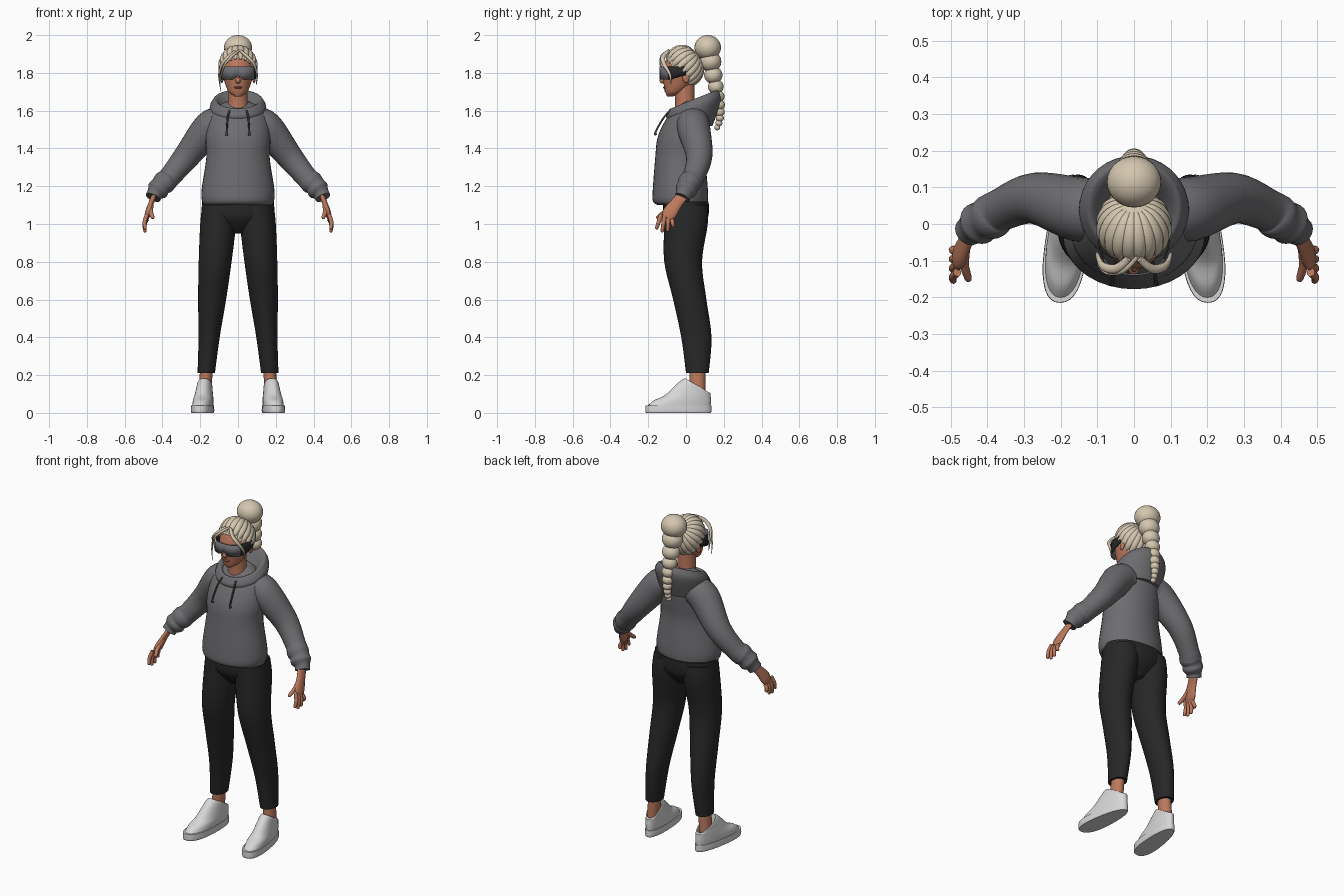
import bpy, bmesh, math
from mathutils import Vector, Matrix

if "Cube" in bpy.data.objects:
    bpy.data.objects.remove(bpy.data.objects["Cube"])

X, Y = Vector((1, 0, 0)), Vector((0, 1, 0))


def material(name, red, green, blue):
    mat = bpy.data.materials.new(name)
    mat.use_nodes = True
    mat.diffuse_color = (red, green, blue, 1)
    mat.node_tree.nodes["Principled BSDF"].inputs["Base Color"].default_value = mat.diffuse_color
    return mat


GREY = material("hoodie grey", .155, .15, .16)
BLACK = material("trouser black", .02, .02, .02)
SKIN = material("skin", .5, .19, .11)
HAIR = material("blonde hair", .66, .57, .43)
WHITE = material("shoe white", .68, .68, .68)
LENS = material("lens grey", .15, .15, .17)
FRAME = material("frame black", .02, .02, .02)
LIP = material("lip brown", .32, .1, .07)
CORD = material("cord grey", .05, .05, .05)


def finish(name, bm, materials, mirror=False):
    bmesh.ops.recalc_face_normals(bm, faces=bm.faces)
    mesh = bpy.data.meshes.new(name)
    bm.to_mesh(mesh)
    bm.free()
    for mat in materials:
        mesh.materials.append(mat)
    part = bpy.data.objects.new(name, mesh)
    bpy.context.collection.objects.link(part)
    bpy.ops.object.select_all(action='DESELECT')
    part.select_set(True)
    bpy.context.view_layer.objects.active = part
    bpy.ops.object.shade_smooth_by_angle(angle=math.radians(50))
    if mirror:
        part.modifiers.new("Mirror", 'MIRROR')
    return part


def smooth_path(keys, steps=5):
    """Catmull-Rom interpolation of equal-length tuples."""
    last = len(keys) - 1
    path = []
    for i in range(last):
        before, start, end, after = (keys[max(0, min(last, i + k))] for k in (-1, 0, 1, 2))
        for step in range(steps):
            t = step / steps
            path.append([q + t / 2 * (r - p + t * (2 * p - 5 * q + 4 * r - s + t * (3 * (q - r) + s - p)))
                         for p, q, r, s in zip(before, start, end, after)])
    return path + [list(keys[last])]


def skin_rings(name, rings, mat, mirror, sides, power=1, warp=None):
    """Join rings given as (centre, first axis, second axis) into a capped surface."""
    bm = bmesh.new()
    loops = []
    for centre, first, second in rings:
        loop = []
        for k in range(sides):
            turn = math.tau * k / sides
            c, s = (math.copysign(abs(w) ** power, w) for w in (math.cos(turn), math.sin(turn)))
            point = centre + first * c + second * s
            loop.append(bm.verts.new(warp(point) if warp else point))
        loops.append(loop)
    for low, high in zip(loops, loops[1:]):
        for k in range(sides):
            nxt = (k + 1) % sides
            bm.faces.new((low[k], low[nxt], high[nxt], high[k]))
    bm.faces.new(loops[0])
    bm.faces.new(loops[-1])
    return finish(name, bm, [mat], mirror)


def stack(name, keys, mat, mirror=False, power=1, warp=None):
    """Level rings (z, y, half width, half depth, optional slope toward the back)."""
    keys = [key if len(key) > 4 else (*key, 0) for key in keys]
    rings = [(Vector((0, y, z)), X * wide, Vector((0, deep, deep * slope)))
             for z, y, wide, deep, slope in smooth_path(keys)]
    return skin_rings(name, rings, mat, mirror, 36, power, warp)


def tube(name, keys, mat, mirror=True, flat=1, sides=12, across=Y):
    """Rings (x, y, z, radius) that follow their path, widened by flat."""
    path = smooth_path(keys)
    rings = []
    for i, (x, y, z, radius) in enumerate(path):
        ahead, behind = path[min(i + 1, len(path) - 1)], path[max(i - 1, 0)]
        along = Vector(ahead[:3]) - Vector(behind[:3])
        first = along.cross(across).normalized()
        second = along.cross(first).normalized()
        rings.append((Vector((x, y, z)), first * radius, second * radius * flat))
    return skin_rings(name, rings, mat, mirror, sides)


def ball(name, centre, radii, mat, mirror=False, hairline=None):
    bm = bmesh.new()
    bmesh.ops.create_uvsphere(bm, u_segments=28, v_segments=18, radius=1,
                              matrix=Matrix.Translation(centre) @ Matrix.Diagonal((*radii, 1)))
    if hairline:
        bmesh.ops.bisect_plane(bm, geom=bm.verts[:] + bm.edges[:] + bm.faces[:],
                               plane_co=hairline[0], plane_no=hairline[1], clear_inner=True)
    return finish(name, bm, [mat], mirror)


# Hoodie: body, folded hood, sleeves with gathered cuffs, drawstrings
stack("hoodie_body", [(1.1, -.02, .18, .13), (1.12, -.03, .19, .145), (1.18, -.03, .193, .146),
                      (1.35, -.03, .168, .133), (1.45, -.02, .172, .132), (1.53, 0, .165, .12),
                      (1.6, .02, .14, .09), (1.65, .03, .06, .05)], GREY)
stack("hood", [(1.52, .03, .13, .11), (1.61, .04, .15, .145, .3), (1.65, .04, .135, .135, .4),
               (1.66, .04, .12, .12, .4), (1.64, .03, .1, .1, .4), (1.59, .01, .07, .07, .2)], GREY)
tube("sleeve", [(.08, .04, 1.54, .08), (.15, .04, 1.51, .088), (.27, .07, 1.36, .07), (.36, .04, 1.25, .058),
                (.39, .02, 1.22, .062), (.41, .01, 1.2, .055), (.425, 0, 1.18, .058), (.44, -.01, 1.16, .043),
                (.45, -.02, 1.14, .041)], GREY, sides=28)
tube("drawstring", [(.045, -.085, 1.6, .005), (.055, -.12, 1.56, .005), (.06, -.16, 1.49, .005),
                    (.06, -.16, 1.47, .008)], CORD)


# Trousers and ankles share the outward lean of the leg
def lean(point):
    return point + X * (.185 - .08 * point.z)


stack("trouser_seat", [(.95, 0, .06, .05), (1.03, 0, .18, .115), (1.12, 0, .19, .12)], BLACK)
stack("trouser_leg", [(.21, .06, .046, .06), (.4, .055, .056, .08), (.6, .02, .074, .088),
                      (.8, -.015, .087, .1), (1, 0, .095, .115), (1.1, 0, .092, .112)], BLACK, True, warp=lean)
stack("ankle", [(.08, .06, .034, .042), (.26, .06, .034, .042)], SKIN, True, warp=lean)


# Shoes, toes splayed outward and wider than the heels
def splay(point):
    return Vector((.18 + point.x * (1 - point.y) - point.y / 10, point.y, point.z))


stack("shoe_sole", [(0, -.04, .052, .172), (.01, -.04, .055, .175), (.04, -.04, .054, .174)],
      WHITE, True, .85, splay)
stack("shoe_upper", [(.03, -.04, .05, .17), (.065, -.02, .05, .152), (.095, .01, .047, .12),
                     (.125, .035, .043, .094, -.2), (.145, .055, .04, .066, -.55),
                     (.14, .055, .034, .058, -.55), (.09, .055, .03, .05, -.2)], WHITE, True, .9, splay)


# Hands: flat palm, four fanned fingers and a thumb
def finger(name, base, tip, radius):
    middle = base.lerp(tip, .5) + X * .007
    tube(name, [(*base, radius), (*middle, radius * .95), (*middle.lerp(tip, .85), radius * .75),
                (*tip, radius / 4)], SKIN)


tube("palm", [(.44, -.01, 1.16, .014), (.46, -.05, 1.11, .014), (.475, -.085, 1.06, .017),
              (.485, -.1, 1.03, .012)], SKIN, flat=2.3, sides=16)
for i in range(4):
    finger("finger", Vector((.482, -.132 + .019 * i, 1.05 - .008 * i)),
           Vector((.492, -.157 + .03 * i, .955 + .01 * (i - 1.3) ** 2)), .0115)
finger("thumb", Vector((.46, -.07, 1.1)), Vector((.45, -.155, 1.03)), .013)

# Neck, head and face
stack("neck", [(1.56, 0, .07, .065), (1.63, -.005, .053, .052), (1.76, -.01, .05, .055)], SKIN)
stack("head", [(1.675, -.085, .015, .015), (1.7, -.06, .05, .05), (1.76, -.033, .074, .088),
               (1.8, -.025, .083, .097), (1.84, -.02, .084, .095), (1.88, -.015, .073, .08),
               (1.92, -.015, .02, .03)], SKIN)
ball("nose", (0, -.121, 1.76), (.014, .019, .017), SKIN)
ball("nose_bridge", (0, -.115, 1.785), (.01, .016, .035), SKIN)
ball("ear", (.085, 0, 1.775), (.009, .018, .028), SKIN, True)
ball("lips", (0, -.109, 1.723), (.021, .013, .007), LIP)

# Wraparound visor: grey lens in front, black at the temples, notch over the nose
bm = bmesh.new()
columns = []
for i in range(49):
    turn = math.pi * i / 48
    c, s = math.cos(turn), max(0, math.sin(turn))
    x, y = .1 * math.copysign(abs(c) ** .75, c), -.14 * s ** .75
    notch = .022 * math.exp(-(x / .016) ** 2)
    rise = .3 * max(0, y + .08)
    columns.append([bm.verts.new((x, y, z)) for z in (1.765 + notch + rise, 1.834)])
for a, b in zip(columns, columns[1:]):
    face = bm.faces.new((a[0], b[0], b[1], a[1]))
    face.material_index = 0 if abs(face.calc_center_median().x) < .084 else 1
visor = finish("visor", bm, [LENS, FRAME])
visor.modifiers.new("Thickness", 'SOLIDIFY').thickness = .005

# Hair cap with locks combed back toward the bun
centre, radii = Vector((0, -.015, 1.83)), Vector((.094, .103, .109))
ball("hair_cap", centre, radii, HAIR, hairline=((0, .03, 1.715), (0, 1.2, 1)))
pole = Vector((0, .75, .66)).normalized()
fore = X.cross(pole)
LOCKS, STEPS = 20, 6
for i in range(LOCKS):
    turn = math.tau * (i + .5) / LOCKS
    outward = X * math.cos(turn) + fore * math.sin(turn)
    sideways = fore * math.cos(turn) - X * math.sin(turn)
    lock = []
    for step in range(STEPS + 1):
        t = step / STEPS
        tilt = math.radians(114 - 96 * t)
        spot = centre + (pole * math.cos(tilt) + outward * math.sin(tilt)) * radii * .96
        lock.append((*spot, .004 + .012 * math.sin(math.pi * t) ** .7))
    tube("hair_lock", lock, HAIR, mirror=False, flat=1.3, across=sideways)

# Loose strands framing the face
tube("face_strand", [(.015, -.095, 1.915, .007), (.05, -.122, 1.885, .009), (.085, -.115, 1.845, .008),
                     (.1, -.085, 1.79, .005), (.097, -.08, 1.735, .001)], HAIR, flat=1.4)
tube("fringe_strand", [(.01, -.09, 1.92, .006), (-.03, -.128, 1.89, .007), (-.072, -.134, 1.84, .005),
                       (-.095, -.115, 1.76, .004), (-.09, -.115, 1.7, .001)], HAIR, mirror=False)

# Bun and the beaded braid shrinking as it hangs behind
ball("bun", (0, .115, 1.934), (.074, .07, .066), HAIR)
BEADS, height, size = 9, 1.86, .06
for i in range(BEADS):
    back = .13 + .05 * math.sin(math.pi * .75 * i / (BEADS - 1))
    ball("braid_bead", (0, back, height), (size, size * .95, size * .9), HAIR)
    height -= size * 1.2
    size *= .85
